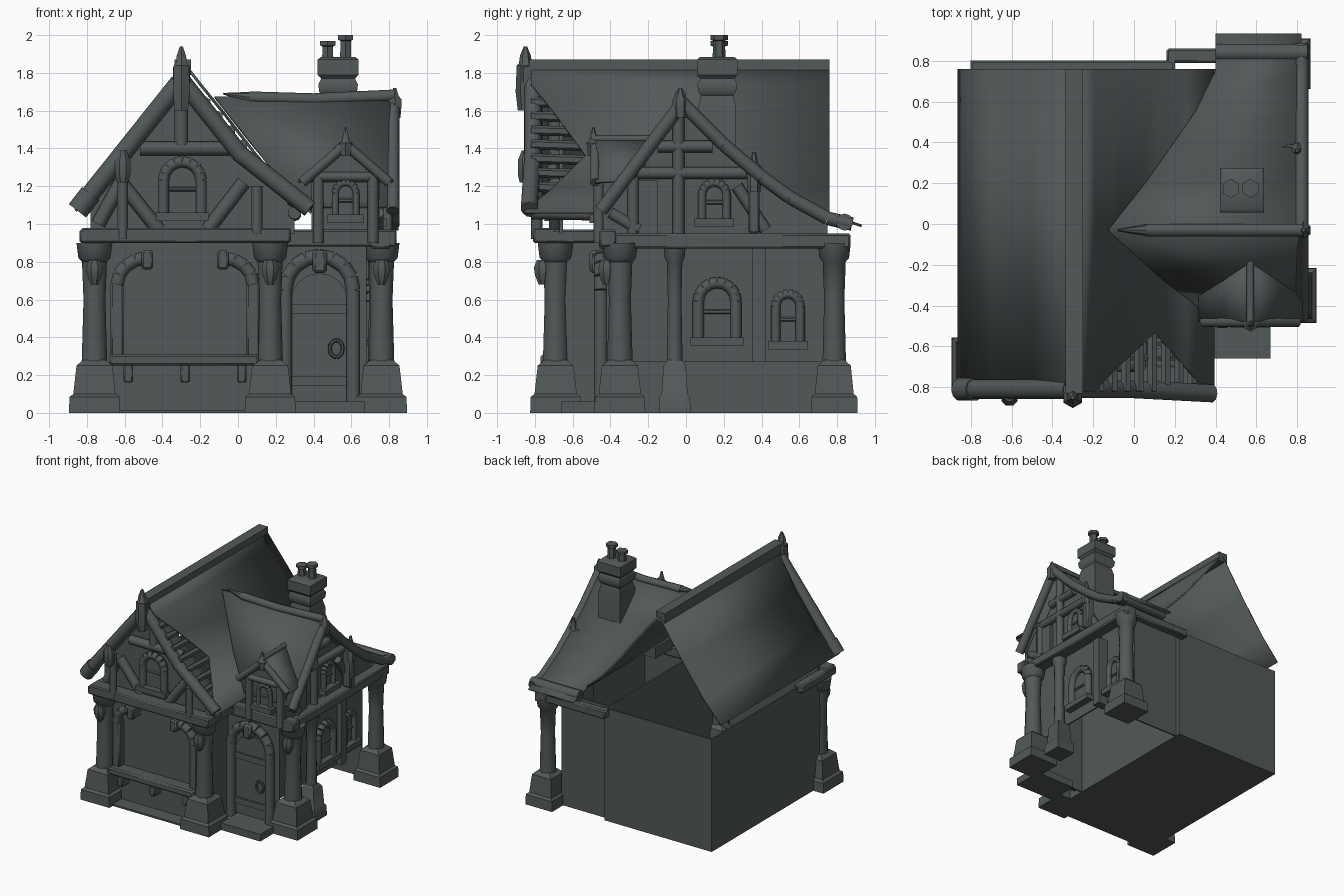
import bpy, bmesh, math
from mathutils import Vector, Matrix

if "Cube" in bpy.data.objects:
    bpy.data.objects.remove(bpy.data.objects["Cube"])

slate = bpy.data.materials.new("dark slate grey")
slate.diffuse_color = (0.085, 0.098, 0.098, 1)
slate.use_nodes = True
slate.node_tree.nodes["Principled BSDF"].inputs["Base Color"].default_value = slate.diffuse_color

def finish(name, bm, angle=40):
    bmesh.ops.recalc_face_normals(bm, faces=bm.faces)
    me = bpy.data.meshes.new(name)
    bm.to_mesh(me)
    bm.free()
    me.materials.append(slate)
    ob = bpy.data.objects.new(name, me)
    bpy.context.collection.objects.link(ob)
    bpy.ops.object.select_all(action='DESELECT')
    ob.select_set(True)
    bpy.context.view_layer.objects.active = ob
    bpy.ops.object.shade_smooth_by_angle(angle=math.radians(angle))
    return ob

def box(name, x0, x1, y0, y1, z0, z1, bevel=0.0):
    bm = bmesh.new()
    m = Matrix.Translation(((x0+x1)/2, (y0+y1)/2, (z0+z1)/2)) @ Matrix.Diagonal((x1-x0, y1-y0, z1-z0, 1))
    bmesh.ops.create_cube(bm, size=1, matrix=m)
    if bevel:
        bmesh.ops.bevel(bm, geom=bm.edges[:], offset=bevel, segments=1, affect='EDGES')
    return finish(name, bm)

def logs(name, pairs, r, sides=10, r2=None):
    """Round timbers, one per (start, end) pair."""
    bm = bmesh.new()
    for a, b in pairs:
        a, b = Vector(a), Vector(b)
        d = b - a
        m = Matrix.Translation((a+b)/2) @ d.to_track_quat('Z', 'Y').to_matrix().to_4x4()
        bmesh.ops.create_cone(bm, cap_ends=True, segments=sides, radius1=r,
                              radius2=r if r2 is None else r2, depth=d.length, matrix=m)
    return finish(name, bm)

def path(name, pts, r, sides=10):
    return logs(name, list(zip(pts[:-1], pts[1:])), r, sides)

def stack(name, cx, cy, rings, sides=12):
    """Stacked rings (radius, z): columns, pots, finials. Four sides gives a square plan."""
    bm = bmesh.new()
    k = 1/math.cos(math.pi/sides)
    loops = [[bm.verts.new((cx + r*k*math.cos(2*math.pi*(i+.5)/sides),
                            cy + r*k*math.sin(2*math.pi*(i+.5)/sides), z)) for i in range(sides)]
             for r, z in rings]
    for a, b in zip(loops[:-1], loops[1:]):
        for i in range(sides):
            j = (i+1) % sides
            bm.faces.new((a[i], a[j], b[j], b[i]))
    bm.faces.new(loops[0])
    bm.faces.new(loops[-1])
    return finish(name, bm)

def on(side, plane, u, z, d=0):
    """Point on a front or right facing wall, d outwards."""
    return (u, plane - d, z) if side == 'front' else (plane + d, u, z)

def plate(name, side, plane, pts, d0, d1):
    bm = bmesh.new()
    a, b = [[bm.verts.new(on(side, plane, u, z, d)) for u, z in pts] for d in (d0, d1)]
    bm.faces.new(a)
    bm.faces.new(b)
    for i in range(len(pts)):
        j = (i+1) % len(pts)
        bm.faces.new((a[i], a[j], b[j], b[i]))
    return finish(name, bm)

def sheet(name, rows, thick=0.015):
    bm = bmesh.new()
    vs = [[bm.verts.new(p) for p in row] for row in rows]
    for a, b in zip(vs[:-1], vs[1:]):
        for i in range(len(a)-1):
            bm.faces.new((a[i], a[i+1], b[i+1], b[i]))
    ob = finish(name, bm)
    mod = ob.modifiers.new("thickness", 'SOLIDIFY')
    mod.thickness = thick
    mod.offset = 0

def arch(u, w, z0, z1, n=8):
    h = z1 - w
    return [(u-w, z0)] + [(u - w*math.cos(math.pi*i/n), h + w*math.sin(math.pi*i/n)) for i in range(n+1)] + [(u+w, z0)]

def window(name, side, plane, u, w, z0, z1, r=0.025):
    pts = arch(u, w, z0, z1)
    plate(name + "_pane", side, plane, pts, -.01, .008)
    path(name + "_frame", [on(side, plane, a, b, .015) for a, b in pts], r)
    path(name + "_bar", [on(side, plane, u-w, (z0+z1)/2, .01), on(side, plane, u+w, (z0+z1)/2, .01)], .012, 6)
    plate(name + "_sill", side, plane, [(u-w-.04, z0-.025), (u+w+.04, z0-.025), (u+w+.04, z0+.02), (u-w-.04, z0+.02)], 0, .06)

# thin walls, open to the attic
T = .012
box("main_left_wall", -.8, -.8+T, -.66, .8, 0, .95)
box("main_right_wall", .2-T, .2, -.66, .8, 0, .95)
box("main_back_wall", -.8, .2, .8-T, .8, 0, .95)
box("main_front_wall", -.8, .2, -.66, -.66+T, 0, .95)
box("main_floor", -.8, .2, -.78, .8, 0, .015)
box("wing_front_wall", .19, .68, -.42, -.42+T, 0, .95)
box("wing_side_wall", .68-T, .68, -.42, .36, .27, .95)
box("wing_recess_wall", .63-T, .63, .35, .76, .27, .95)
box("wing_back_wall", .19, .63, .76-T, .76, 0, .95)
plate("front_gable_wall", 'front', -.66, [(-.78, .95), (-.78, 1.12), (-.3, 1.76), (.3, 1.1), (.3, .95)], -.01, .01)
plate("wing_gable_wall", 'right', .72, [(-.42, .95), (-.42, 1.08), (-.03, 1.6), (.2, 1.39), (.4, 1.22), (.75, 1.01), (.75, .95)], -.02, 0)

# columns with stone bases and carved heads
for i, (x, y, s) in enumerate([(-.76, -.69, 1), (.17, -.69, 1), (.76, -.35, 1), (.74, .785, .92), (.73, -.06, .62)]):
    stack(f"column_base_{i}", x, y, [(.135*s, 0), (.132*s, .085), (.112*s, .1), (.095*s, .25), (.06*s, .28)], 4)
    stack(f"column_shaft_{i}", x, y, [(.068*s, .25), (.058*s, .6), (.066*s, .8), (.085*s, .82), (.095*s, .9)])
    if i < 3:
        stack(f"carved_head_{i}", x, y-.07, [(.02, .68), (.04, .73), (.045, .77), (.03, .81)], 8)

# tie beams
box("front_beam", -.83, .28, -.81, -.69, .9, .98, .01)
box("front_left_beam", -.84, -.76, -.81, -.35, .9, .97, .01)
box("front_right_beam", .2, .28, -.8, -.42, .9, .97, .01)
box("wing_front_beam", .25, .84, -.46, -.37, .88, .97, .01)
box("wing_side_beam", .7, .81, -.46, .87, .87, .95, .01)
box("wing_back_beam", .16, .8, .79, .86, .88, .95, .01)

# main roof, broken open at the front right
def roof_rows(rows):
    return [[(x, yf, z), (x, .76, z)] for x, z, yf in rows]
sheet("main_roof_left", roof_rows([(-.29, 1.83, -.82), (-.5, 1.52, -.82), (-.7, 1.25, -.82), (-.86, 1.07, -.82)]))
slope = [(-.27, 1.83, -.82), (-.2, 1.74, -.82), (-.07, 1.58, -.69), (.1, 1.36, -.53), (.25, 1.19, -.7), (.39, 1.06, -.86)]
sheet("main_roof_right", roof_rows(slope))
box("main_ridge_beam", -.335, -.25, -.83, .76, 1.79, 1.87)
logs("roof_battens", [((x, -.82, 1.22 - 1.15*(x-.2)), (x, -.48, 1.21 - 1.15*(x-.2)))
                      for x in [-.17 + .065*i for i in range(8)]], .027, 6)
logs("eave_purlins", [((.3, -.82, 1.06), (.3, -.3, 1.05))], .035)
logs("left_bargeboard", [((-.82, -.81, 1.11), (-.31, -.81, 1.75))], .05)
logs("right_bargeboard", [((-.29, -.81, 1.75), (.02, -.81, 1.36)), ((0, -.81, 1.38), (.38, -.83, 1.08))], .046)
logs("bargeboard_end", [((-.85, -.81, 1.07), (-.78, -.81, 1.16))], .058)
box("ridge_end_block", -.345, -.255, -.87, -.79, 1.74, 1.84, .01)
stack("ridge_finial", -.3, -.85, [(.035, 1.6), (.045, 1.7), (.04, 1.84), (.03, 1.85), (.025, 1.89), (.008, 1.94)], 6)

# front gable timbers and window
def timbers(name, side, plane, segs, r):
    logs(name, [(on(side, plane, a, b), on(side, plane, c, d)) for a, b, c, d in segs], r, 10)
timbers("front_gable_timbers", 'front', -.69, [(-.52, 1.4, -.02, 1.4), (-.3, 1.4, -.3, 1.75),
        (-.62, 1.22, -.42, .97), (.03, 1.22, -.16, .97), (-.74, 1.0, -.62, 1.22)], .038)
timbers("front_corner_struts", 'front', -.79, [(-.61, .92, -.61, 1.3), (.1, .95, .1, 1.2)], .03)
stack("front_strut_knob", -.61, -.85, [(.03, 1.22), (.04, 1.26), (.04, 1.34), (.03, 1.36), (.02, 1.39)], 8)
window("front_gable_window", 'front', -.69, -.295, .1, 1.04, 1.33, .03)

# shop front: half columns, curved brackets, counter
for sx, ang in ((-.64, 1), (.08, -1)):
    box("shop_jamb", sx-.035, sx+.035, -.72, -.64, .26, .7, .01)
    path("shop_bracket", [(sx + ang*.16*(1-math.cos(t)), -.7, .68 + .14*math.sin(t))
                          for t in [i*math.pi/8 for i in range(5)]], .035)
    box("shop_corbel", sx + ang*.16 - .03, sx + ang*.16 + .03, -.76, -.65, .76, .86, .01)
box("counter", -.68, .11, -.77, -.64, .25, .31, .012)
for x in (-.58, -.28, .02):
    box("counter_bracket", x-.025, x+.025, -.75, -.64, .16, .26, .008)

# door in arched stone surround
plate("door", 'front', -.42, arch(.43, .15, .06, .74), 0, .015)
path("door_surround", [(a, -.45, b) for a, b in arch(.43, .18, .03, .83)], .038)
box("door_keystone", .395, .47, -.51, -.42, .74, .86, .015)
for z in (.17, .55):
    box("door_strap", .28, .58, -.45, -.43, z-.025, z+.025)
path("door_ring", [(.52 + .035*math.cos(t), -.45, .34 + .045*math.sin(t)) for t in [i*math.pi/6 for i in range(13)]], .01, 6)
box("door_step", .3, .67, -.66, -.4, 0, .06)

# wing roof, its left edge following the main roof
def main_x(z):
    for (xa, za, _), (xb, zb, _) in zip(slope[:-1], slope[1:]):
        if zb <= z <= za:
            return xa + (xb-xa)*(za-z)/(za-zb)
    return .38
back = [(-.03, 1.67), (.2, 1.44), (.4, 1.27), (.55, 1.16), (.75, 1.05), (.93, .99)]
front = [(-.03, 1.67), (-.28, 1.32), (-.45, 1.09)]
for label, prof in (("back", back), ("front", front)):
    sheet("wing_roof_" + label, [[(main_x(z) + .02, y, z), (.82, y, z)] for y, z in prof])
path("wing_ridge_beam", [(.06, -.03, 1.67), (.4, -.03, 1.66), (.83, -.03, 1.68)], .032)
logs("wing_ridge_tip", [((.07, -.03, 1.67), (-.08, -.03, 1.69))], .03, 8, .004)
path("wing_back_bargeboard", [(.82, y, z-.02) for y, z in back[:-1]] + [(.82, .88, 1.0)], .036)
path("wing_front_bargeboard", [(.82, -.02, 1.64), (.82, -.45, 1.07)], .036)
logs("wing_eave_log", [((.4, .84, 1.01), (.85, .84, 1.01))], .045)
stack("wing_gable_finial", .83, -.03, [(.03, 1.56), (.035, 1.62), (.035, 1.66), (.02, 1.68), (.008, 1.72)], 6)

# wing gable timbers and windows
timbers("wing_gable_timbers", 'right', .74, [(-.3, 1.27, .38, 1.27), (-.15, 1.41, .14, 1.41), (-.04, .93, -.04, 1.6),
        (-.28, .95, -.28, 1.27), (-.4, 1.06, -.25, .97), (.27, 1.2, .42, .97)], .032)
box("wing_gable_post", .74, .82, .33, .39, .95, 1.3, .01)
stack("wing_post_finial", .8, .36, [(.03, 1.17), (.035, 1.3), (.02, 1.32), (.008, 1.38)], 6)
window("wing_gable_window", 'right', .725, .15, .065, 1.01, 1.22, .022)
window("wing_large_window", 'right', .685, .165, .1, .38, .69, .03)
window("wing_small_window", 'right', .645, .54, .065, .36, .63, .024)
box("wing_recess_post", .62, .72, .35, .42, .27, .87)

# dormer above the door
box("dormer_walls", .39, .75, -.44, -.15, .95, 1.23)
plate("dormer_gable", 'front', -.44, [(.37, 1.22), (.77, 1.22), (.57, 1.42)], -.03, .01)
for s in (-1, 1):
    sheet("dormer_roof", [[(.57, -.48, 1.45), (.57, -.13, 1.45)], [(.57+s*.13, -.48, 1.32), (.57+s*.13, -.2, 1.33)],
                          [(.57+s*.25, -.48, 1.22), (.57+s*.25, -.29, 1.23)]])
    logs("dormer_bargeboard", [((.57, -.48, 1.42), (.57+s*.23, -.48, 1.22))], .027)
    logs("dormer_post", [((.57+s*.145, -.46, .9), (.57+s*.145, -.46, 1.25))], .03)
logs("dormer_ridge_beam", [((.57, -.5, 1.45), (.57, -.12, 1.45))], .02)
logs("dormer_collar", [((.38, -.46, 1.25), (.76, -.46, 1.25))], .025)
stack("dormer_finial", .57, -.49, [(.025, 1.36), (.032, 1.43), (.02, 1.44), (.006, 1.51)], 6)
window("dormer_window", 'front', -.45, .57, .055, 1.03, 1.22, .018)

# chimney with two pots
stack("chimney", .53, .165, [(.1, 1.3), (.1, 1.62), (.085, 1.68), (.1, 1.7), (.105, 1.74), (.09, 1.77),
                             (.108, 1.79), (.108, 1.87), (.09, 1.885)], 4)
for x, top in ((.475, 1.97), (.57, 2.0)):
    stack("chimney_pot", x, .175, [(.03, 1.87), (.027, top-.03), (.04, top-.025), (.04, top)], 6)
